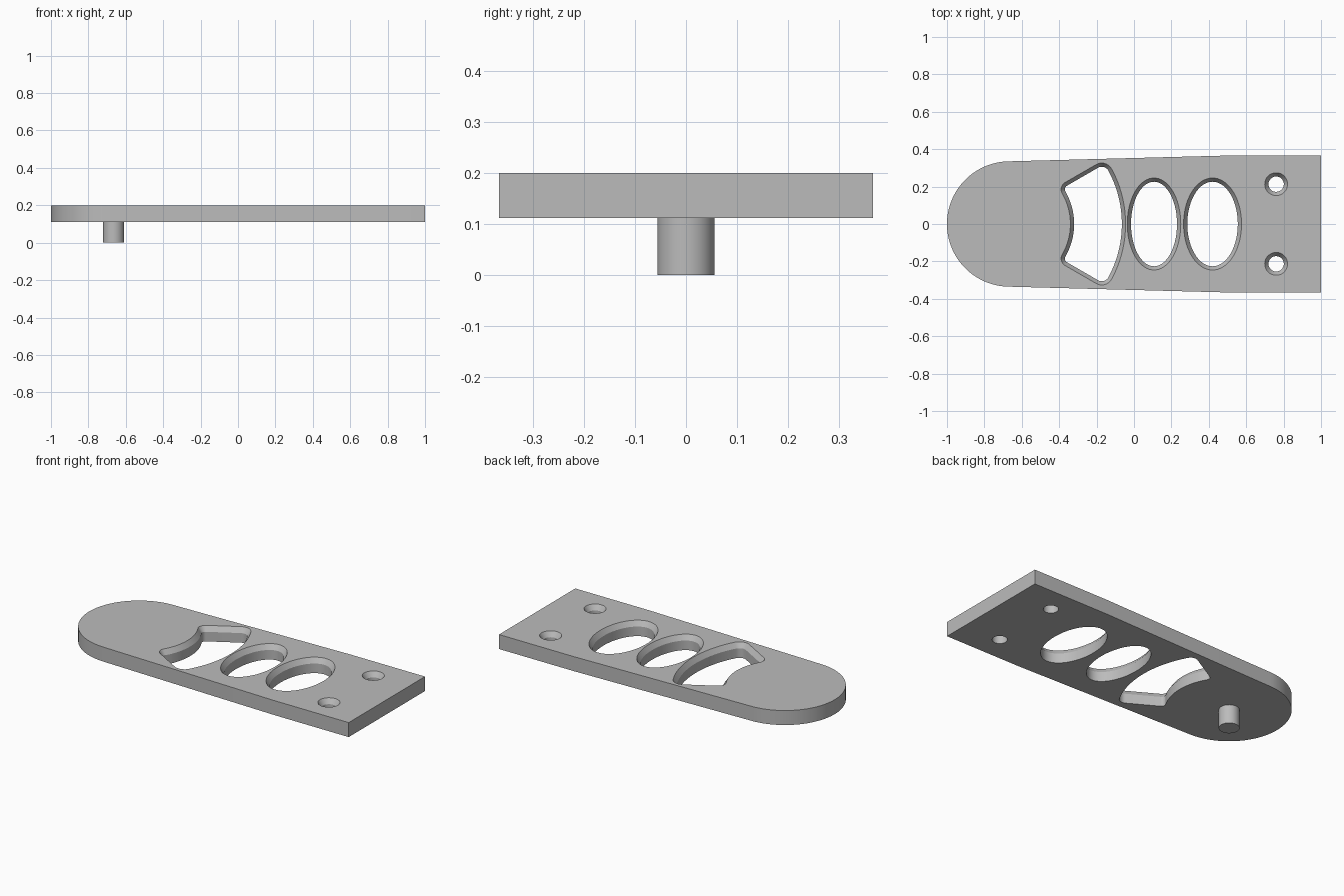
import bpy, bmesh
from math import sin, cos, asin, pi, radians

if "Cube" in bpy.data.objects:
    bpy.data.objects.remove(bpy.data.objects["Cube"], do_unlink=True)

BOTTOM, TOP = 0.112, 0.2
PIVOT = -0.665          # centre of the rounded end and of the pin
END_R = 0.335
HALF_W = 0.366
CHAMFER_W, CHAMFER_H = 0.02, 0.03

grey = bpy.data.materials.new("plain_grey")
grey.use_nodes = True
grey.diffuse_color = (0.5, 0.5, 0.5, 1)
grey.node_tree.nodes["Principled BSDF"].inputs["Base Color"].default_value = (0.5, 0.5, 0.5, 1)


def arc(cx, cy, rx, ry, start, end, steps):
    """Points along an elliptical arc, leaving out the end point."""
    angles = [start + (end - start) * i / steps for i in range(steps)]
    return [(cx + rx * cos(a), cy + ry * sin(a)) for a in angles]


def loft(bm, rings):
    """Closed solid through (outline, z) rings, bottom to top."""
    loops = [[bm.verts.new((x, y, z)) for x, y in pts] for pts, z in rings]
    n = len(loops[0])
    for low, high in zip(loops, loops[1:]):
        for i in range(n):
            j = (i + 1) % n
            bm.faces.new((low[i], low[j], high[j], high[i]))
    bm.faces.new(loops[0][::-1])
    bm.faces.new(loops[-1])


def make_object(name, bm):
    bmesh.ops.recalc_face_normals(bm, faces=bm.faces[:])
    mesh = bpy.data.meshes.new(name)
    bm.to_mesh(mesh)
    bm.free()
    mesh.materials.append(grey)
    obj = bpy.data.objects.new(name, mesh)
    bpy.context.collection.objects.link(obj)
    return obj


def smooth(obj):
    bpy.ops.object.select_all(action='DESELECT')
    obj.select_set(True)
    bpy.context.view_layer.objects.active = obj
    bpy.ops.object.shade_smooth_by_angle(angle=radians(20))


def ellipse(cx, cy, rx, ry):
    return lambda inset: arc(cx, cy, rx - inset, ry - inset, 0, 2 * pi, 72)


def sector(inset):
    """Rounded ring sector around the pivot, symmetric about y = 0."""
    r_out, r_in = 0.62 - inset, 0.325 + inset
    f_out, f_in = 0.06 - inset, 0.043 - inset
    side, tilt = 0.044 - inset, radians(30)
    d_out, d_in = r_out - f_out, r_in + f_in
    a_out = tilt + asin((side - f_out) / d_out)
    a_in = tilt + asin((side - f_in) / d_in)
    normal = tilt + pi / 2
    half = arc(PIVOT, 0, r_out, r_out, 0, a_out, 12)
    half += arc(PIVOT + d_out * cos(a_out), d_out * sin(a_out), f_out, f_out, a_out, normal, 10)
    half.append((PIVOT + d_out * cos(a_out) + f_out * cos(normal),
                 d_out * sin(a_out) + f_out * sin(normal)))
    half += arc(PIVOT + d_in * cos(a_in), d_in * sin(a_in), f_in, f_in, normal, a_in + pi, 10)
    half += arc(PIVOT, 0, r_in, r_in, a_in, 0, 10)
    half.append((PIVOT + r_in, 0))
    return half + [(x, -y) for x, y in half[-2:0:-1]]


# Plate: rounded end, slightly flared sides, square end
outline = arc(PIVOT, 0, END_R, END_R, radians(91.6), radians(268.4), 64)
outline += [(PIVOT + END_R * cos(radians(268.4)), -END_R * sin(radians(91.6))),
            (0.5, -HALF_W), (1, -HALF_W), (1, HALF_W), (0.5, HALF_W)]
bm = bmesh.new()
loft(bm, [(outline, BOTTOM), (outline, TOP)])
plate = make_object("plate", bm)

# Through holes, each with a chamfered upper rim
openings = [sector,
            ellipse(0.107, 0, 0.143, 0.246),
            ellipse(0.42, 0, 0.155, 0.246),
            ellipse(0.76, 0.213, 0.061, 0.061),
            ellipse(0.76, -0.213, 0.061, 0.061)]
bm = bmesh.new()
for shape in openings:
    narrow, wide = shape(CHAMFER_W), shape(0)
    loft(bm, [(narrow, BOTTOM - 0.05), (narrow, TOP - CHAMFER_H),
              (wide, TOP), (wide, TOP + 0.05)])
cutter = make_object("hole_cutter", bm)
cutter.hide_render = True

cut = plate.modifiers.new("holes", 'BOOLEAN')
cut.operation = 'DIFFERENCE'
cut.solver = 'EXACT'
cut.object = cutter
bpy.context.view_layer.objects.active = plate
bpy.ops.object.modifier_apply(modifier=cut.name)
bpy.data.objects.remove(cutter, do_unlink=True)
smooth(plate)

# Locating pin under the rounded end
circle = arc(PIVOT, 0, 0.056, 0.056, 0, 2 * pi, 48)
bm = bmesh.new()
loft(bm, [(circle, 0), (circle, BOTTOM + 0.01)])
smooth(make_object("pin", bm))
